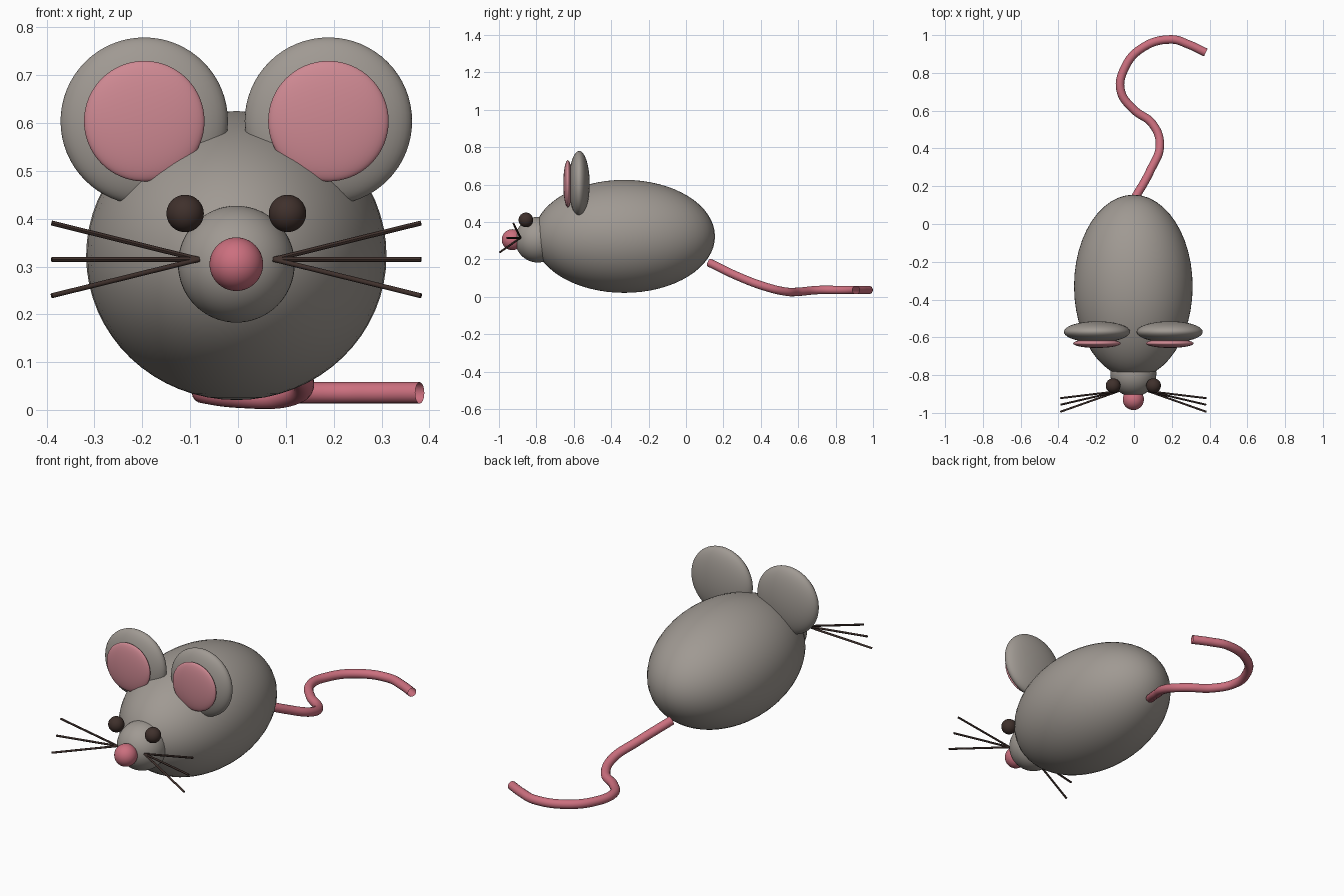
import bpy
from mathutils import Vector

cube = bpy.data.objects.get("Cube")
if cube:
    bpy.data.objects.remove(cube, do_unlink=True)


def material(name, rgb):
    m = bpy.data.materials.new(name)
    m.use_nodes = True
    col = (*rgb, 1)
    m.diffuse_color = col
    m.node_tree.nodes["Principled BSDF"].inputs["Base Color"].default_value = col
    return m


GREY = material("warm grey fur", (0.35, 0.32, 0.29))
PINK = material("deep pink skin", (0.60, 0.16, 0.21))
EAR_PINK = material("soft ear pink", (0.62, 0.25, 0.29))
BROWN = material("dark brown", (0.05, 0.03, 0.025))

CX = -0.0035  # symmetry plane of the body


def ellipsoid(name, loc, radii, mat):
    bpy.ops.mesh.primitive_uv_sphere_add(segments=48, ring_count=32, radius=1, location=loc)
    ob = bpy.context.object
    ob.name = name
    ob.scale = radii
    bpy.ops.object.transform_apply(location=False, rotation=False, scale=True)
    bpy.ops.object.shade_smooth()
    ob.data.materials.append(mat)
    return ob


def rod(name, start, end, radius, mat):
    a, b = Vector(start), Vector(end)
    bpy.ops.mesh.primitive_cylinder_add(vertices=12, radius=radius, depth=(b - a).length,
                                        location=(a + b) / 2)
    ob = bpy.context.object
    ob.name = name
    ob.rotation_euler = (b - a).to_track_quat('Z', 'Y').to_euler()
    bpy.ops.object.shade_smooth_by_angle()
    ob.data.materials.append(mat)
    return ob


# Body, snout and nose
ellipsoid("body", (CX, -0.33, 0.323), (0.314, 0.485, 0.302), GREY)
ellipsoid("snout", (CX, -0.792, 0.305), (0.122, 0.122, 0.122), GREY)
ellipsoid("nose", (CX, -0.929, 0.305), (0.056, 0.056, 0.056), PINK)

# Paired ears, eyes and whiskers
for side, s in (("left", 1), ("right", -1)):
    ellipsoid(side + "_ear", (CX + s * 0.1925, -0.571, 0.604), (0.175, 0.056, 0.175), GREY)
    ellipsoid(side + "_inner_ear", (CX + s * 0.1925, -0.632, 0.604), (0.126, 0.024, 0.126), EAR_PINK)
    ellipsoid(side + "_eye", (CX + s * 0.107, -0.856, 0.411), (0.039, 0.039, 0.039), BROWN)
    for level, y, z in (("upper", -0.922, 0.391), ("middle", -0.957, 0.315), ("lower", -0.994, 0.239)):
        rod(f"{side}_{level}_whisker", (CX + s * 0.078, -0.885, 0.315),
            (CX + s * 0.386, y, z), 0.0052, BROWN)

# Tail: open tube swept along a smooth winding path
path = [(-0.003, 0.125, 0.182), (0.085, 0.28, 0.108), (0.137, 0.42, 0.055),
        (0.098, 0.53, 0.028), (0.0, 0.605, 0.027), (-0.07, 0.705, 0.036),
        (-0.052, 0.82, 0.036), (0.04, 0.93, 0.036), (0.2, 0.977, 0.036),
        (0.29, 0.95, 0.036), (0.38, 0.908, 0.036)]
curve = bpy.data.curves.new("tail", 'CURVE')
curve.dimensions = '3D'
curve.bevel_depth = 0.0225
curve.bevel_resolution = 6
curve.resolution_u = 10
spline = curve.splines.new('BEZIER')
spline.bezier_points.add(len(path) - 1)
for point, co in zip(spline.bezier_points, path):
    point.co = co
    point.handle_left_type = point.handle_right_type = 'AUTO'
curve.materials.append(PINK)
tail = bpy.data.objects.new("tail", curve)
bpy.context.collection.objects.link(tail)
